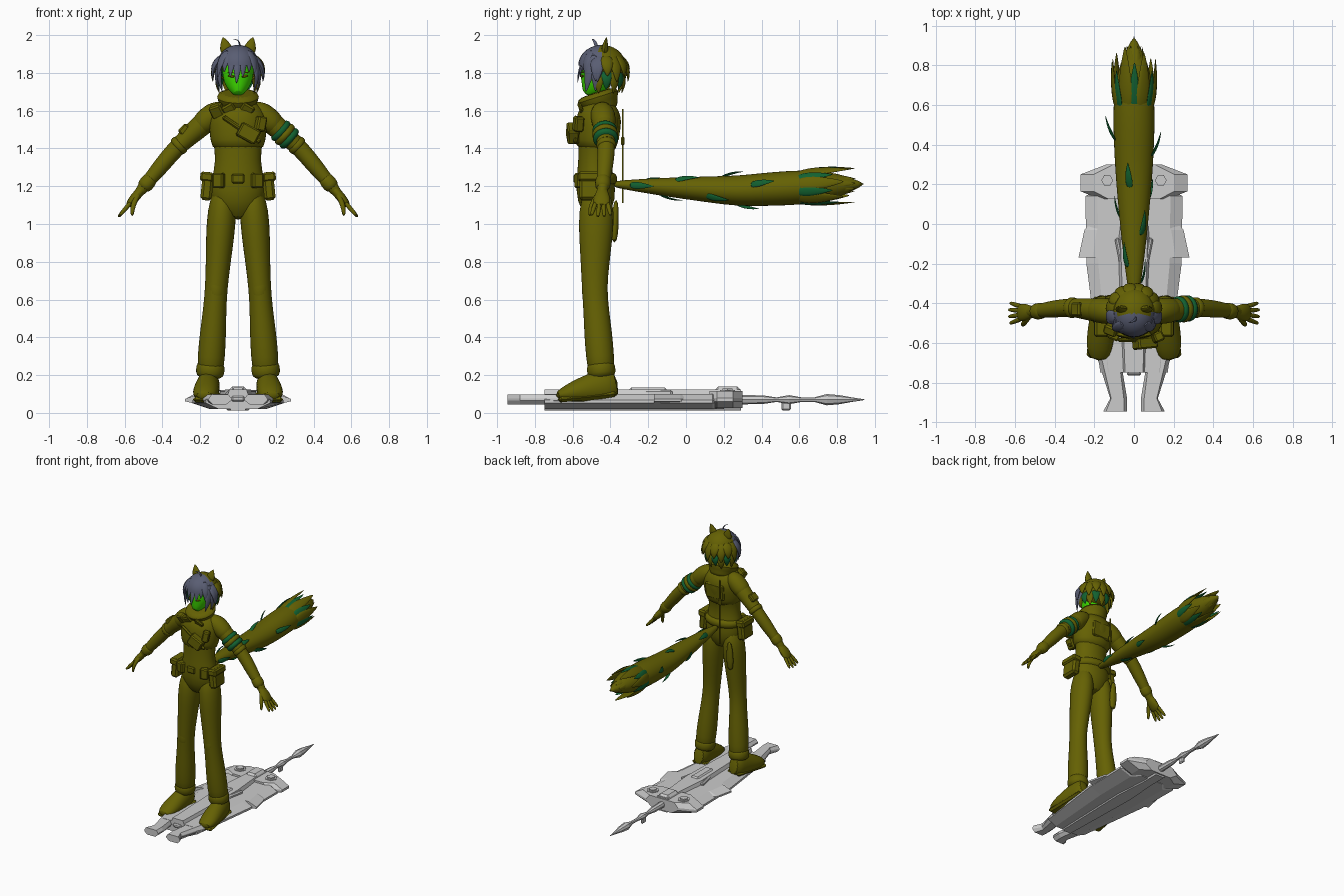
import bpy, bmesh, math
from mathutils import Vector, Euler, Matrix

if "Cube" in bpy.data.objects:
    bpy.data.objects.remove(bpy.data.objects["Cube"])


def material(name, *rgb):
    mat = bpy.data.materials.new(name)
    mat.use_nodes = True
    mat.diffuse_color = (*rgb, 1)
    mat.node_tree.nodes["Principled BSDF"].inputs["Base Color"].default_value = (*rgb, 1)
    return mat


olive = material("olive", .13, .12, .001)
dark_green = material("dark green", .006, .12, .03)
bright_green = material("bright green", .05, .75, 0)
slate = material("slate grey", .1, .11, .17)
light_grey = material("light grey", .6, .6, .6)
smooth_parts = []


def finish(name, bm, mat, twin=False, smooth=False, subdivide=False):
    bmesh.ops.recalc_face_normals(bm, faces=bm.faces)
    mesh = bpy.data.meshes.new(name)
    bm.to_mesh(mesh)
    bm.free()
    mesh.materials.append(mat)
    part = bpy.data.objects.new(name, mesh)
    bpy.context.collection.objects.link(part)
    if twin:
        part.modifiers.new("Mirror", 'MIRROR')
    if subdivide:
        part.modifiers.new("Subdivision", 'SUBSURF').levels = 1
        part.modifiers["Subdivision"].render_levels = 1
    if smooth:
        smooth_parts.append(part)
    return part


def skin_rings(bm, rings):
    for low, high in zip(rings, rings[1:]):
        for i in range(len(low)):
            bm.faces.new((low[i - 1], low[i], high[i], high[i - 1]))
    bm.faces.new(rings[0])
    bm.faces.new(rings[-1])


def loft(name, path, widths, mat, depth=(1, 1), across=None, sides=14, twin=False, subdivide=True):
    """Spread rings of the given half-widths evenly along a path; depth is the ratio at each end."""
    path = [Vector(p) for p in path]
    points = []
    for i in range(len(widths)):
        at = i / (len(widths) - 1) * (len(path) - 1)
        k = min(int(at), len(path) - 2)
        points.append(path[k].lerp(path[k + 1], at - k))
    if across is None:
        sideways = abs((path[-1] - path[0]).normalized().x) > .5
        across = Vector((0, 1, 0)) if sideways else Vector((1, 0, 0))
    bm, rings = bmesh.new(), []
    for i, (point, width) in enumerate(zip(points, widths)):
        along = (points[min(i + 1, len(points) - 1)] - points[max(i - 1, 0)]).normalized()
        u = (across - along * across.dot(along)).normalized()
        v = along.cross(u)
        ratio = depth[0] + (depth[1] - depth[0]) * i / (len(widths) - 1)
        angles = [math.tau * k / sides for k in range(sides)]
        rings.append([bm.verts.new(point + width * (u * math.cos(a) + v * ratio * math.sin(a))) for a in angles])
    skin_rings(bm, rings)
    return finish(name, bm, mat, twin, subdivide, subdivide)


def band(name, start, end, width, mat, depth=1, twin=False):
    loft(name, [start, end], [width * k for k in (.85, 1, 1, .85)], mat, (depth, depth), sides=18, twin=twin)


def lock(name, root, tip, out, width, mat, bulge=.02, depth=.4, twin=False):
    """Pointed tuft bowed towards the out direction."""
    root, tip, out = Vector(root), Vector(tip), Vector(out).normalized()
    steps = [i / 4 for i in range(5)]
    path = [root.lerp(tip, t) + out * bulge * math.sin(math.pi * t) for t in steps]
    widths = [width * k for k in (.7, 1, .8, .5, .04)]
    loft(name, path, widths, mat, (depth, depth), (tip - root).cross(out), sides=6, twin=twin)


def box(name, at, size, mat, turn=(0, 0, 0), bevel=.008, twin=False):
    bm = bmesh.new()
    bmesh.ops.create_cube(bm, size=1, matrix=Matrix.LocRotScale(Vector(at), Euler(turn), Vector(size)))
    bmesh.ops.bevel(bm, geom=bm.edges[:], offset=bevel, segments=1, affect='EDGES')
    finish(name, bm, mat, twin)


def slab(name, outline, bottom, top, mat, twin=False, centre=0):
    """Lens-edged plate; the outline is half of it, or one of a pair when twin."""
    if not twin:
        outline = outline + [(-x, y) for x, y in reversed(outline)]
    bm, rings = bmesh.new(), []
    for scale, height in ((.6, 0), (1, .4), (1, .6), (.75, 1)):
        z = bottom + (top - bottom) * height
        rings.append([bm.verts.new((centre + (x - centre) * scale, y, z)) for x, y in outline])
    skin_rings(bm, rings)
    finish(name, bm, mat, twin)


def body(x, z, forward=0):
    return Vector((x, -.47 - forward, z))


# Torso, jacket, collar and belt
loft("torso", [body(0, 1.02), body(0, 1.34, .015), body(0, 1.64, -.02)],
     [.08, .15, .143, .116, .135, .14, .08], olive, (.7, .75), sides=20)
loft("jacket", [body(0, 1.38, .01), body(0, 1.66, -.02)], [.13, .147, .153, .157, .14, .08], olive, (.78, .78), sides=20)
loft("collar", [body(0, 1.59, -.03), body(0, 1.7, .005)], [.085, .09, .1, .118, .1], olive, sides=20)
loft("neck", [body(0, 1.6, -.02), body(0, 1.74)], [.05, .04, .04], bright_green)
band("belt", body(0, 1.2), body(0, 1.28), .15, olive, .72)
box("belt_buckle", body(0, 1.24, .115), (.07, .02, .05), olive)
box("chest_pouch", body(.055, 1.48, .13), (.11, .06, .08), olive, (0, .5, .1))
box("small_pouch", body(.12, 1.53, .1), (.05, .05, .08), olive, (0, .2, .4))
box("chest_strap", body(.02, 1.5, .115), (.24, .02, .025), olive, (.1, .6, 0))
box("chest_badge", body(-.11, 1.6, .06), (.07, .05, .07), olive, (.5, -.3, -.4))
box("back_strap", body(-.06, 1.36, -.135), (.01, .01, .5), olive, bevel=.002)
box("back_buckle", body(-.06, 1.44, -.135), (.03, .02, .05), olive)
box("back_plate", body(0, 1.5, -.11), (.16, .02, .12), olive, (-.1, 0, 0))
loft("hanging_holster", [body(-.12, 1.13, -.1), body(-.12, .9, -.09)], [.015, .025, .03, .02], olive, (.7, .7))
box("hip_pouch", body(.163, 1.2, .03), (.06, .13, .15), olive, (0, -.1, 0), .014, twin=True)
box("pouch_flap", body(.165, 1.25, .03), (.07, .14, .05), olive, (0, -.1, 0), .01, twin=True)
box("front_pouch", body(.1, 1.23, .09), (.06, .05, .08), olive, (0, 0, .4), twin=True)
box("collar_tab", body(.05, 1.61, .085), (.07, .02, .05), olive, (.5, .5, .2), twin=True)

# Arms
shoulder, elbow, wrist = body(.13, 1.58, -.03), body(.33, 1.4, -.05), body(.52, 1.17, -.025)
fingertip = body(.635, 1.035, -.02)
loft("arm", [shoulder, elbow, wrist.lerp(fingertip, .25)], [.06, .062, .052, .046, .046, .036, .025], olive, twin=True)
loft("shoulder", [body(.06, 1.61, -.02), shoulder, shoulder.lerp(elbow, .45)], [.04, .06, .067, .067, .055], olive, twin=True)
band("elbow_cuff", shoulder.lerp(elbow, .82), elbow, .054, olive, twin=True)
band("glove_cuff", elbow.lerp(wrist, .65), elbow.lerp(wrist, .93), .042, olive, twin=True)
for k in (.4, .62):
    band("arm_band", shoulder.lerp(elbow, k), shoulder.lerp(elbow, k + .17), .068, dark_green)
band("arm_band_edge", shoulder.lerp(elbow, .5), shoulder.lerp(elbow, .68), .07, olive)
box("arm_pocket", body(-.285, 1.5, -.04), (.06, .07, .04), olive, (0, -.8, 0))

# Hands
side = Vector((0, 1, 0))
loft("palm", [elbow.lerp(wrist, .88), wrist.lerp(fingertip, .58)], [.026, .032, .045, .048, .042], olive, (.9, .35),
     sides=10, twin=True)
for k in range(4):
    spread = k - 1.5
    loft("finger", [wrist.lerp(fingertip, .4) + side * spread * .02,
                    wrist.lerp(fingertip, 1.03 - abs(spread) * .06) + side * spread * .035],
         [.013, .013, .012, .008], olive, sides=8, twin=True)
loft("thumb", [wrist - side * .01, body(.56, 1.1, .035), body(.56, 1.04, .04)], [.015, .016, .014, .008], olive,
     sides=8, twin=True)

# Legs and boots
hip, knee, ankle = body(.075, 1.2), body(.115, .66, .015), body(.15, .18, -.025)
loft("leg", [hip, knee, ankle], [.055, .08, .076, .067, .06, .063, .071, .074, .07], olive, (1.25, 1), sides=16, twin=True)
loft("knee_pad", [body(.117, .57, .03), body(.113, .75, .03)], [.04, .053, .054, .045], olive, twin=True)
band("boot_cuff", ankle, knee.lerp(ankle, .8), .077, olive, twin=True)
heel, toe = Vector((.15, -.36, .16)), Vector((.18, -.69, .09))
loft("boot", [heel, toe], [.045, .062, .066, .07, .068, .045], olive, (1.75, .45), sides=16, twin=True)
box("boot_sole", heel.lerp(toe, .5) - Vector((0, 0, .04)), (.12, .31, .03), olive, (.1, 0, .1), .014, twin=True)

# Head and face
loft("head", [body(0, 1.685, .06), body(0, 1.76, .005), body(0, 1.92, -.02)],
     [.02, .05, .074, .085, .088, .06], bright_green, (1.1, 1.1), sides=16)
loft("eye", [body(.018, 1.78, .087), body(.054, 1.785, .074)], [.004, .009, .004], olive, sides=8, twin=True)
loft("eyebrow", [body(.016, 1.8, .088), body(.058, 1.803, .07)], [.002, .004, .002], olive, sides=8, twin=True)

# Hair cap, slate in front and olive behind, with the face left open
bm = bmesh.new()
bmesh.ops.create_uvsphere(bm, u_segments=28, v_segments=18, radius=1, matrix=Matrix.LocRotScale(
    body(0, 1.84, -.025), Euler(), Vector((.112, .125, .108))))
face_opening = [f for f in bm.faces if f.calc_center_median().y < -.47 and f.calc_center_median().z < 1.835]
bmesh.ops.delete(bm, geom=face_opening, context='FACES')
for f in bm.faces:
    f.material_index = int(f.calc_center_median().y < -.455)
finish("hair_cap", bm, olive, smooth=True).data.materials.append(slate)

# Fringe, side locks and ears
for k in range(-3, 4):
    x = k * .033
    drop = .18 if k == 0 else .12 + .025 * (abs(k) % 2)
    lock("fringe_lock", body(x * .55, 1.92, .03), body(x - .008, 1.92 - drop, .105 - abs(x) * .45), (x, -.1, .03),
         .032, slate)
for name, root, tip, out in (("side_lock", body(.085, 1.9, .01), body(.082, 1.695, .06), (1, -.4, 0)),
                             ("temple_lock", body(.09, 1.88), body(.132, 1.755, .01), (1, -.1, .2)),
                             ("cheek_lock", body(.09, 1.86), body(.098, 1.7, .01), (1, 0, 0))):
    lock(name, root, tip, out, .04, slate, twin=True)
lock("ear", body(.055, 1.9, -.04), body(.08, 1.99, -.05), (0, -1, .2), .042, olive, .003, .55, twin=True)
lock("ear_lining", body(.057, 1.9, -.025), body(.077, 1.96, -.038), (0, -1, .2), .016, dark_green, .003, .3, twin=True)
lock("crown_curl", body(.01, 1.93), body(-.03, 1.98, .03), (1, 0, 1), .012, slate)

# Back hair in two tiers, the lower one hiding the neck
for k in range(10):
    angle = math.pi * (k / 9 * 1.14 - .07)
    out = Vector((math.cos(angle), math.sin(angle), 0))
    odd = k % 2
    lock("back_lock", body(0, 1.89, -.03) + out * .09, body(0, 1.75 + .03 * odd, -.03) + out * .135, out, .045,
         olive if out.y > 0 else slate)
    lock("low_back_lock", body(0, 1.82, -.03) + out * .085, body(0, 1.69 + .02 * odd, -.03) + out * .1, out, .042,
         dark_green if odd else olive)


# Tail with a ragged end
def tail_centre(y):
    return Vector((0, y, 1.175 + .055 * abs(y - .27)))


loft("tail", [tail_centre(-.4), tail_centre(.27), tail_centre(.945)],
     [.02, .04, .058, .072, .085, .096, .103, .107, .102, .075, .005], olive, (.8, .9), sides=18)


def tuft(name, y, angle, length, radius, width, mat, spread=1.1):
    out = Vector((math.cos(angle), 0, math.sin(angle) * .85))
    root = tail_centre(y) + out * radius * .9
    tip = tail_centre(y + length) + out * radius * spread
    lock(name, root, tip, out, width, mat, .008, .3)


for k in range(7):
    angle = math.tau * k / 7 + .2
    tuft("tail_end_tuft", .58, angle, .26 + .03 * (k % 3), .1, .05, olive)
    tuft("tail_green_tuft", .58, angle + .45, .2 + .04 * (k % 2), .102, .034, dark_green, 1.12)
    tuft("tail_tip_tuft", .7, angle, .2, .065, .035, olive, .6)
for k in range(10):
    y = -.3 + .08 * k
    tuft("tail_side_tuft", y, k * 2.4, .13, .07 + y * .1, .024, dark_green, 1.4)

# Hover board: hull, forked nose, wings and rear block
slab("board_hull", [(.07, -.75), (.17, -.75), (.24, -.2), (.245, .14), (.15, .2)], .02, .1, light_grey)
slab("board_wing", [(.22, -.17), (.28, -.17), (.25, -.03), (.2, .02)], .035, .1, light_grey)
slab("nose_prong", [(.065, -.7), (.035, -.88), (.035, -.945), (.155, -.945), (.12, -.88), (.19, -.66)],
     .045, .098, light_grey, twin=True, centre=.1)
slab("rear_block", [(.17, .125), (.27, .165), (.27, .25), (.14, .3), (.05, .3)], .025, .115, light_grey)
slab("board_spine", [(.06, -.75), (.09, -.1), (.06, .15), (.06, .29)], .012, .125, light_grey)
box("deck_strut", (.07, -.15, .105), (.025, .16, .03), light_grey, (0, 0, -.2), twin=True)
box("spine_cover", (0, .22, .115), (.09, .13, .05), light_grey, bevel=.015)
box("spine_hub", (0, -.2, .115), (.07, .2, .04), light_grey, bevel=.012)
box("nose_light", (0, -.755, .075), (.07, .02, .03), light_grey)
for name, radius, height in (("thruster_ring", .045, .1), ("thruster_core", .03, .11)):
    loft(name, [(.135, .22, height), (.135, .22, height + .02)], [radius, radius], light_grey, sides=6, twin=True,
         subdivide=False)

# Rear shaft ending in a spear point
loft("rear_shaft", [(0, .28, .07), (0, .945, .07)], [.025, .024, .022, .012, .024, .012, .012, .03, .024, .012, .002],
     light_grey, sides=8, subdivide=False)
box("shaft_bracket", (0, .53, .035), (.02, .05, .045), light_grey)

for part in bpy.context.selected_objects:
    part.select_set(False)
for part in smooth_parts:
    part.select_set(True)
bpy.context.view_layer.objects.active = smooth_parts[0]
bpy.ops.object.shade_smooth_by_angle(angle=math.radians(45))
